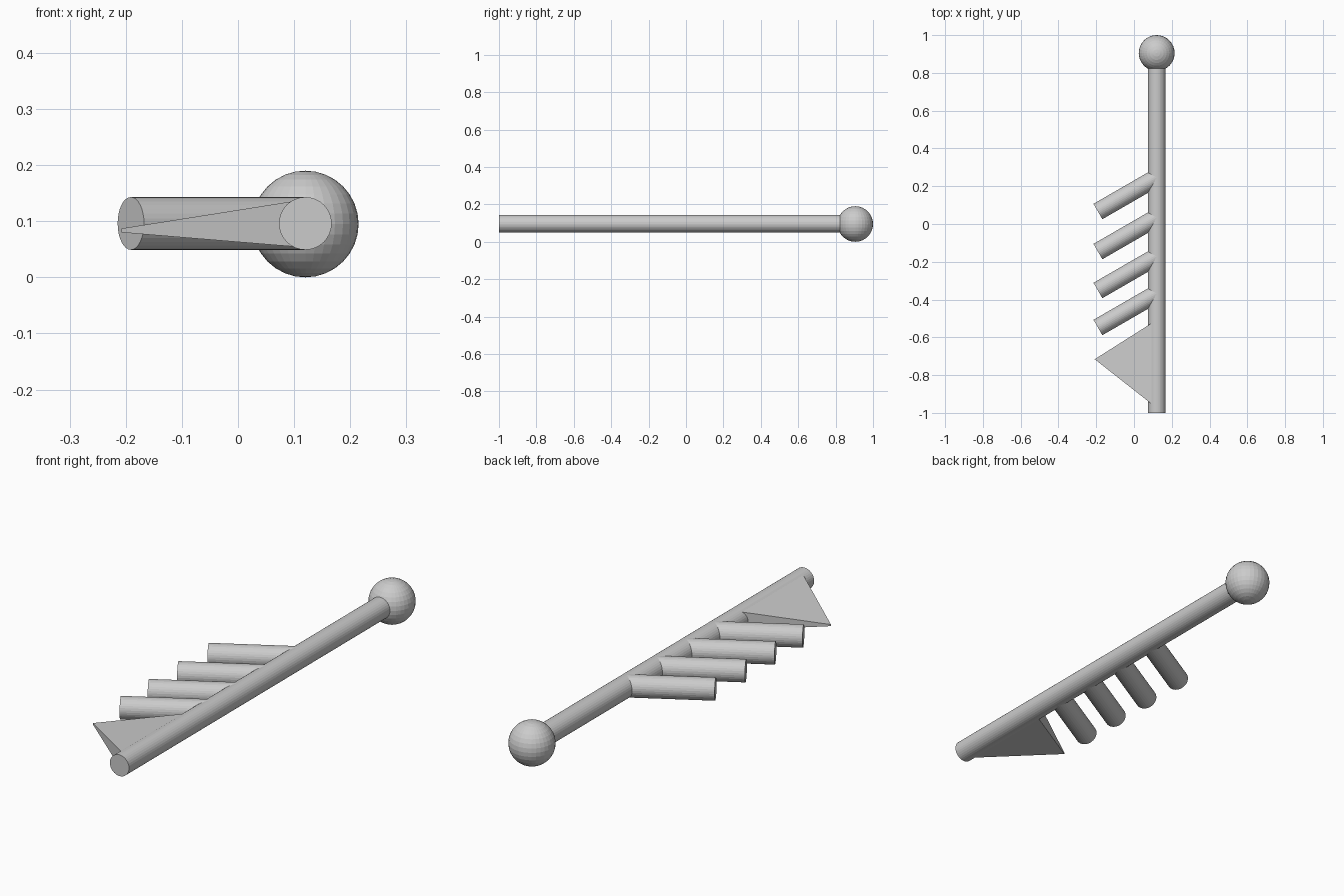
import bpy, bmesh, math
from mathutils import Vector

if "Cube" in bpy.data.objects:
    bpy.data.objects.remove(bpy.data.objects["Cube"])

SHAFT_X, Z, R = 0.12, 0.096, 0.047


def rod(name, start, end):
    """Flat-faced round bar between two points."""
    a, b = Vector(start), Vector(end)
    bpy.ops.mesh.primitive_cylinder_add(vertices=32, radius=R, depth=(b - a).length,
                                        location=(a + b) / 2)
    obj = bpy.context.object
    obj.name = name
    obj.rotation_euler = (b - a).to_track_quat('Z', 'Y').to_euler()
    return obj


# Long shaft, ending inside the ball
rod("shaft", (SHAFT_X, -1.0, Z), (SHAFT_X, 0.86, Z))

# Ball at the back end
bpy.ops.mesh.primitive_uv_sphere_add(segments=32, ring_count=16, radius=0.095,
                                     location=(SHAFT_X, 0.905, 0.095))
bpy.context.object.name = "end_ball"

# Four slanted branches on the left, 30 degrees off square
TIP_X = -0.191
rise = (SHAFT_X - TIP_X) * math.tan(math.radians(30))
for i, y in enumerate((0.066, -0.146, -0.352, -0.548)):
    rod(f"branch_{i + 1}", (TIP_X, y, Z), (SHAFT_X, y + rise, Z))

# Tapered fin: tall edge buried in the shaft, thin outer tip
bm = bmesh.new()
outline = [  # x, y, bottom z, top z
    (-0.208, -0.716, 0.080, 0.087),
    (SHAFT_X, -0.974, 0.053, 0.139),
    (SHAFT_X, -0.508, 0.053, 0.139),
]
low = [bm.verts.new((x, y, b)) for x, y, b, t in outline]
top = [bm.verts.new((x, y, t)) for x, y, b, t in outline]
bm.faces.new(low[::-1])
bm.faces.new(top)
for i in range(3):
    j = (i + 1) % 3
    bm.faces.new((low[i], low[j], top[j], top[i]))
bmesh.ops.recalc_face_normals(bm, faces=bm.faces)
mesh = bpy.data.meshes.new("fin")
bm.to_mesh(mesh)
bm.free()
bpy.context.collection.objects.link(bpy.data.objects.new("fin", mesh))
